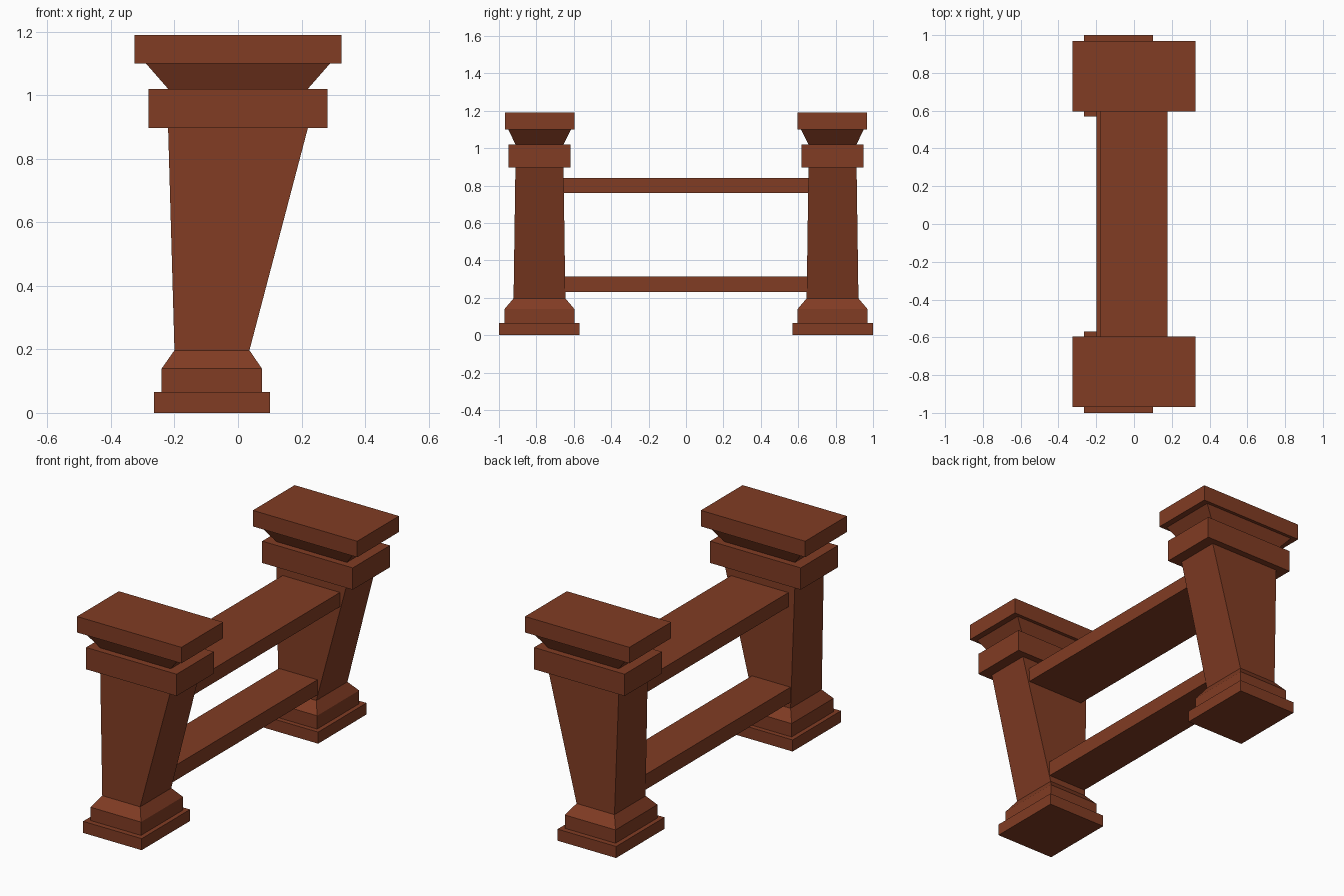
import bpy, bmesh

if "Cube" in bpy.data.objects:
    bpy.data.objects.remove(bpy.data.objects["Cube"])

wood = bpy.data.materials.new("reddish_brown_wood")
wood.diffuse_color = (0.22, 0.045, 0.017, 1)
wood.use_nodes = True
wood.node_tree.nodes["Principled BSDF"].inputs["Base Color"].default_value = wood.diffuse_color


def loft(name, rings, side=1):
    """Closed solid through rectangles (x0, x1, y0, y1, z); side=-1 mirrors in y."""
    bm = bmesh.new()
    loops = []
    for x0, x1, y0, y1, z in rings:
        loops.append([bm.verts.new((x, y * side, z))
                      for x, y in ((x0, y0), (x1, y0), (x1, y1), (x0, y1))])
    for a, b in zip(loops, loops[1:]):
        for i in range(4):
            j = (i + 1) % 4
            bm.faces.new((a[i], a[j], b[j], b[i]))
    bm.faces.new(loops[0][::-1])
    bm.faces.new(loops[-1])
    bmesh.ops.recalc_face_normals(bm, faces=bm.faces)
    mesh = bpy.data.meshes.new(name)
    bm.to_mesh(mesh)
    bm.free()
    mesh.materials.append(wood)
    bpy.context.collection.objects.link(bpy.data.objects.new(name, mesh))


def box(name, x0, x1, y0, y1, z0, z1, side=1):
    loft(name, [(x0, x1, y0, y1, z0), (x0, x1, y0, y1, z1)], side)


# Two mirrored end posts
for side, end in ((-1, "front"), (1, "back")):
    box(end + "_plinth", -0.265, 0.10, 0.57, 1.0, 0, 0.065, side)
    loft(end + "_foot", [(-0.24, 0.075, 0.597, 0.97, 0.065),
                         (-0.24, 0.075, 0.597, 0.97, 0.14),
                         (-0.20, 0.036, 0.645, 0.922, 0.197)], side)
    loft(end + "_shaft", [(-0.20, 0.036, 0.645, 0.922, 0.197),
                          (-0.22, 0.22, 0.655, 0.912, 0.897)], side)
    box(end + "_collar", -0.282, 0.282, 0.618, 0.949, 0.897, 1.02, side)
    loft(end + "_neck", [(-0.22, 0.22, 0.655, 0.912, 1.02),
                         (-0.29, 0.29, 0.615, 0.95, 1.10)], side)
    box(end + "_cap", -0.325, 0.325, 0.596, 0.968, 1.10, 1.19, side)

# Rails joining the posts
box("upper_rail", -0.18, 0.177, -0.66, 0.66, 0.76, 0.84)
box("lower_rail", -0.198, 0.042, -0.655, 0.655, 0.23, 0.315)
